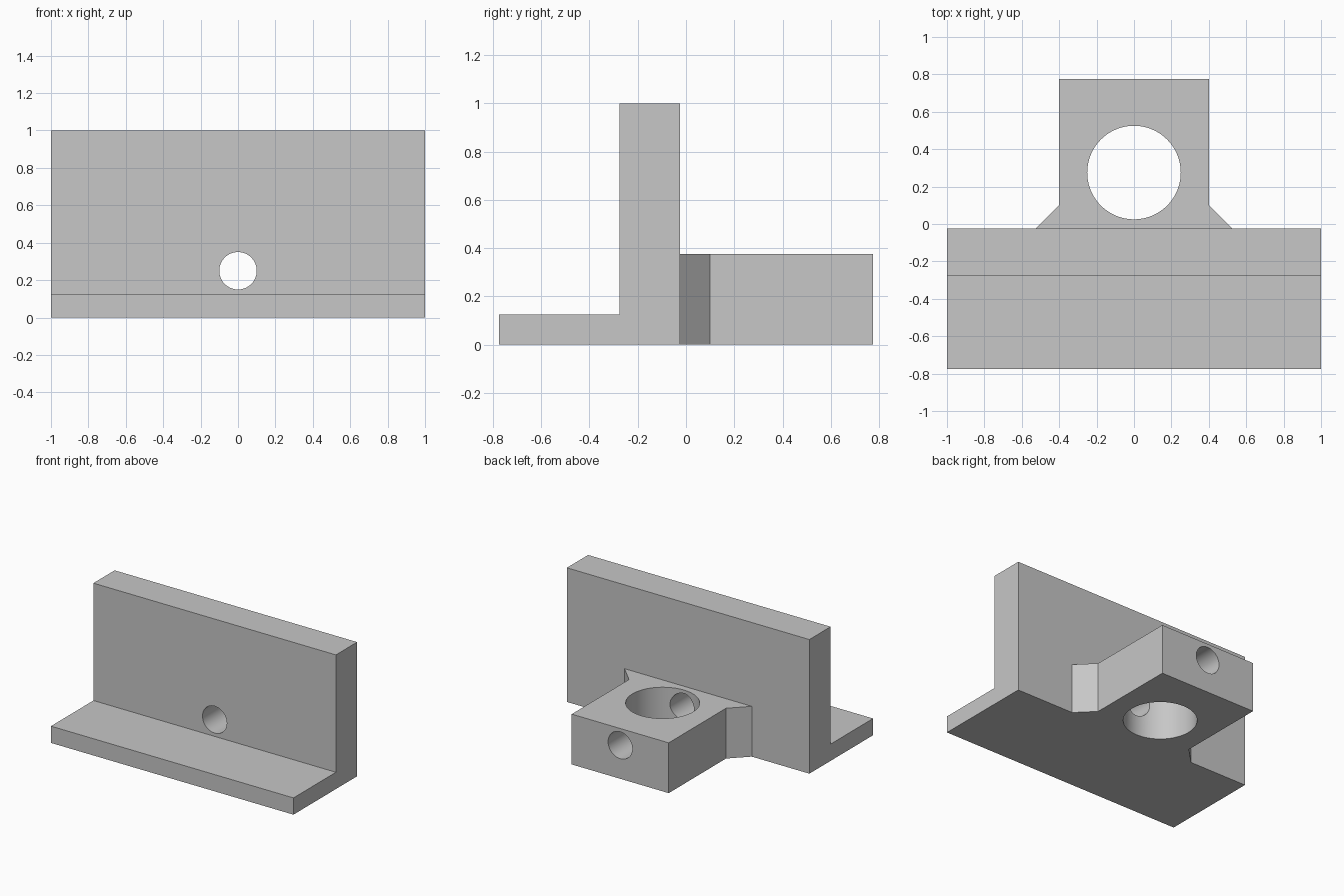
import bpy, bmesh, math
from mathutils import Matrix, Vector

cube = bpy.data.objects.get("Cube")
if cube:
    bpy.data.objects.remove(cube, do_unlink=True)

# Single plain grey
grey = bpy.data.materials.new("plain grey")
grey.use_nodes = True
colour = (0.57, 0.57, 0.57, 1)
grey.diffuse_color = colour
grey.node_tree.nodes["Principled BSDF"].inputs["Base Color"].default_value = colour


def add_object(name, bm):
    bmesh.ops.recalc_face_normals(bm, faces=bm.faces)
    mesh = bpy.data.meshes.new(name)
    bm.to_mesh(mesh)
    bm.free()
    mesh.materials.append(grey)
    obj = bpy.data.objects.new(name, mesh)
    bpy.context.collection.objects.link(obj)
    return obj


def prism(name, points, direction):
    """Extrude a closed outline along a direction."""
    bm = bmesh.new()
    face = bm.faces.new([bm.verts.new(p) for p in points])
    ext = bmesh.ops.extrude_face_region(bm, geom=[face])
    verts = [v for v in ext["geom"] if isinstance(v, bmesh.types.BMVert)]
    bmesh.ops.translate(bm, verts=verts, vec=Vector(direction))
    return add_object(name, bm)


def cylinder(name, radius, depth, matrix):
    bm = bmesh.new()
    bmesh.ops.create_cone(bm, cap_ends=True, segments=96, radius1=radius,
                          radius2=radius, depth=depth, matrix=matrix)
    return add_object(name, bm)


def combine(target, tool, operation):
    """Apply a boolean and remove the tool object."""
    mod = target.modifiers.new(operation.title(), 'BOOLEAN')
    mod.operation = operation
    mod.solver = 'EXACT'
    mod.object = tool
    bpy.context.view_layer.objects.active = target
    bpy.ops.object.modifier_apply(modifier=mod.name)
    bpy.data.objects.remove(tool, do_unlink=True)


front, wall_front, wall_back, back = -0.775, -0.275, -0.025, 0.775

# L-shaped base and upright wall
profile = [(front, 0), (wall_back, 0), (wall_back, 1),
           (wall_front, 1), (wall_front, 0.125), (front, 0.125)]
bracket = prism("angle_bracket", [(-1, y, z) for y, z in profile], (2, 0, 0))

# Rear lug with flared root, run slightly into the wall for a clean union
half = [(0.525, wall_back - 0.1), (0.525, wall_back), (0.4, 0.1), (0.4, back)]
outline = half + [(-x, y) for x, y in reversed(half)]
lug = prism("rear_lug", [(x, y, 0) for x, y in outline], (0, 0, 0.375))
combine(bracket, lug, 'UNION')

# Vertical bore through the lug
bore = cylinder("bore_cutter", 0.25, 2, Matrix.Translation((0, 0.275, 0)))
combine(bracket, bore, 'DIFFERENCE')

# Cross hole from the front of the wall to the back of the lug
cross = Matrix.Translation((0, 0, 0.25)) @ Matrix.Rotation(math.pi / 2, 4, 'X')
combine(bracket, cylinder("cross_hole_cutter", 0.1, 3, cross), 'DIFFERENCE')

# Smooth hole walls, sharp flat edges
bpy.ops.object.select_all(action='DESELECT')
bracket.select_set(True)
bpy.context.view_layer.objects.active = bracket
bpy.ops.object.shade_smooth_by_angle(angle=math.radians(30))
